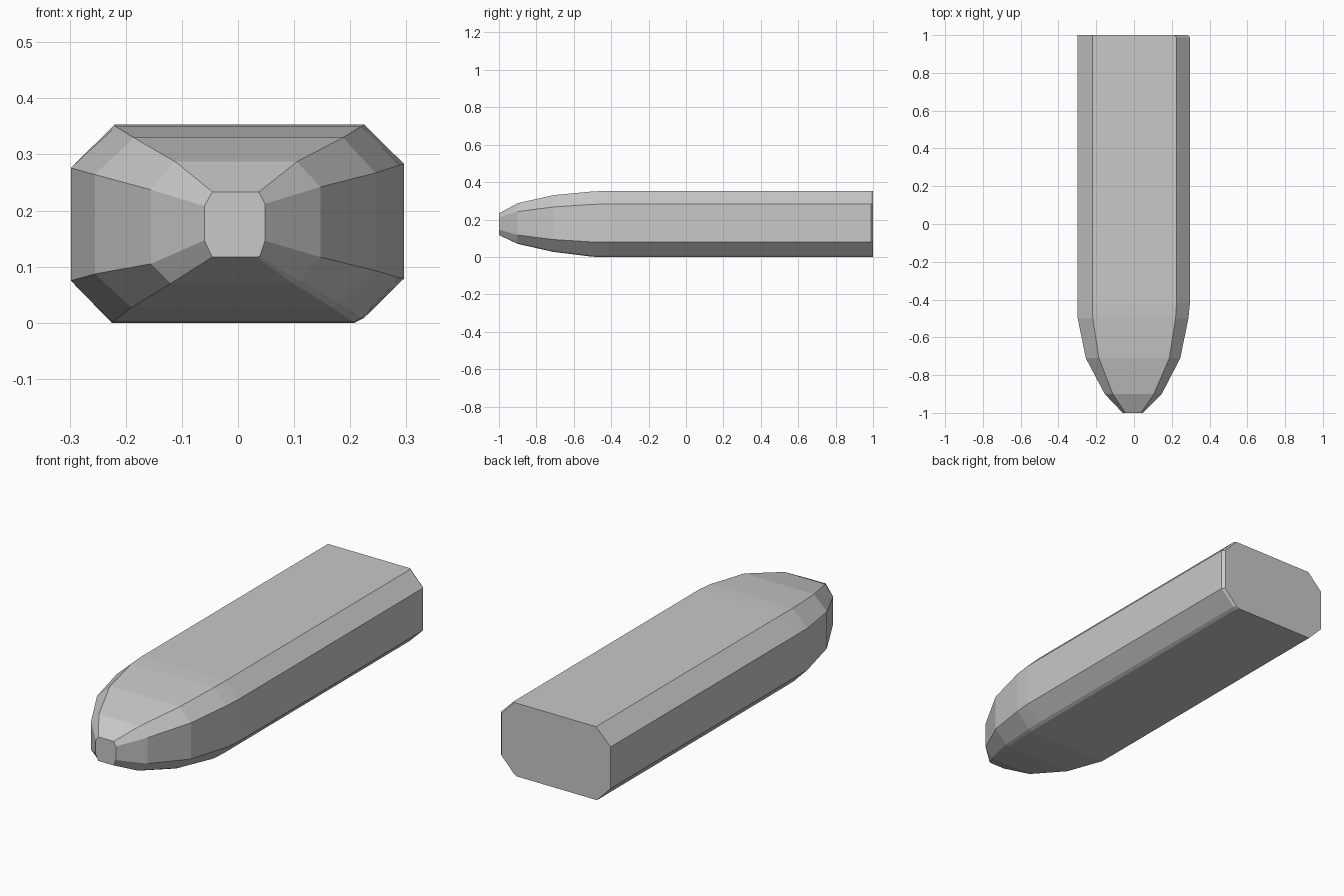
import bpy, bmesh

# One flat grey for the whole body
grey = bpy.data.materials.new("light grey")
grey.diffuse_color = (0.58, 0.58, 0.58, 1)

# Stations from nose to tail:
# y, left x, right x, bottom z, top z, top-left x, top-right x,
# bottom-left x, bottom-right x, left side low/high z, right side low/high z
STATIONS = [
    (-1.00, -0.060, 0.048, 0.117, 0.233, -0.045, 0.037, -0.046, 0.034, 0.147, 0.208, 0.146, 0.212),
    (-0.90, -0.155, 0.147, 0.070, 0.287, -0.112, 0.105, -0.120, 0.098, 0.105, 0.237, 0.117, 0.242),
    (-0.71, -0.255, 0.245, 0.027, 0.330, -0.186, 0.187, -0.190, 0.168, 0.087, 0.264, 0.093, 0.267),
    (-0.50, -0.298, 0.288, 0.001, 0.350, -0.218, 0.220, -0.225, 0.205, 0.075, 0.276, 0.080, 0.281),
    (-0.42, -0.298, 0.296, 0.000, 0.353, -0.220, 0.225, -0.225, 0.208, 0.075, 0.276, 0.079, 0.283),
    (0.988, -0.298, 0.296, 0.000, 0.353, -0.220, 0.225, -0.225, 0.208, 0.075, 0.276, 0.079, 0.283),
    (1.00, -0.298, 0.284, 0.000, 0.353, -0.220, 0.217, -0.225, 0.202, 0.075, 0.276, 0.079, 0.283),
]


def section(y, xl, xr, zb, zt, tl, tr, bl, br, ll, lh, rl, rh):
    """Chamfered box section, with thin slivers on two opposite corners."""
    s = (zt - zb) / 0.353
    pts = [(bl, zb), (br, zb), (br + 0.016 * s, zb + 0.008 * s), (xr, rl), (xr, rh),
           (tr, zt), (tl, zt), (tl - 0.006 * s, zt - 0.006 * s), (xl, lh), (xl, ll)]
    return [(x, y, z) for x, z in pts]


# Hull: loft through the stations with flat end caps
bm = bmesh.new()
rings = [[bm.verts.new(p) for p in section(*st)] for st in STATIONS]
for a, b in zip(rings, rings[1:]):
    for i in range(len(a)):
        j = (i + 1) % len(a)
        bm.faces.new((a[i], a[j], b[j], b[i]))
bm.faces.new(rings[0])
bm.faces.new(rings[-1])
bmesh.ops.recalc_face_normals(bm, faces=bm.faces)
mesh = bpy.data.meshes.new("hull")
bm.to_mesh(mesh)
bm.free()
mesh.materials.append(grey)
hull = bpy.data.objects.new("hull", mesh)
bpy.context.collection.objects.link(hull)
